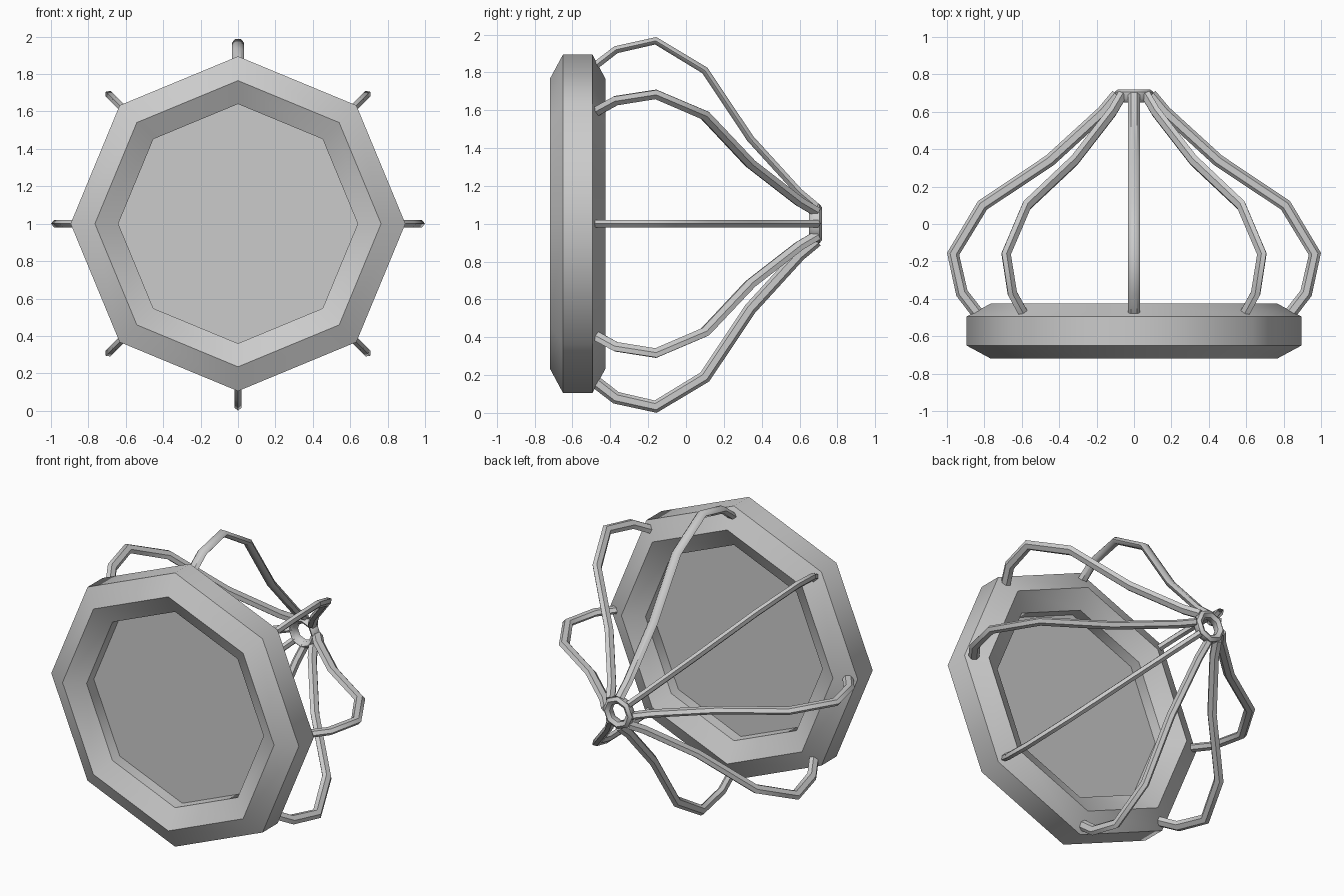
import bpy
import bmesh
from math import sin, cos, pi, radians
from mathutils import Vector

cube = bpy.data.objects.get("Cube")
if cube:
    bpy.data.objects.remove(cube, do_unlink=True)

SIDES = 8
CENTRE = Vector((0, 0, 1.0))

grey = bpy.data.materials.new("plain_grey")
grey.use_nodes = True
colour = (0.6, 0.6, 0.6, 1)
grey.diffuse_color = colour
grey.node_tree.nodes["Principled BSDF"].inputs["Base Color"].default_value = colour


def spoke(i):
    """Outward direction of corner i, counted from the top."""
    a = 2 * pi * i / SIDES
    return Vector((sin(a), 0, cos(a)))


def finish(bm, name):
    bmesh.ops.recalc_face_normals(bm, faces=bm.faces)
    mesh = bpy.data.meshes.new(name)
    bm.to_mesh(mesh)
    bm.free()
    mesh.materials.append(grey)
    obj = bpy.data.objects.new(name, mesh)
    bpy.context.collection.objects.link(obj)
    bpy.ops.object.select_all(action='DESELECT')
    obj.select_set(True)
    bpy.context.view_layer.objects.active = obj
    bpy.ops.object.shade_smooth_by_angle(angle=radians(50))
    return obj


def skin(bm, loops, closed):
    """Bridge successive closed loops of vertices with quads."""
    n = len(loops)
    for i in range(n if closed else n - 1):
        a, b = loops[i], loops[(i + 1) % n]
        m = len(a)
        for k in range(m):
            bm.faces.new((a[k], a[(k + 1) % m], b[(k + 1) % m], b[k]))


def ring(name, profile):
    """Eight-sided ring from a (radius, y) section."""
    bm = bmesh.new()
    loops = [[bm.verts.new(CENTRE + spoke(i) * r + Vector((0, y, 0)))
              for r, y in profile] for i in range(SIDES)]
    skin(bm, loops, True)
    return finish(bm, name)


def strut(name, i, path, long_r, short_r, flat):
    """Flattened six-sided bar along a (radius, y) path."""
    bm = bmesh.new()
    out, back = spoke(i), Vector((0, 1, 0))
    side = out.cross(back)
    pts = [CENTRE + out * r + back * y for r, y in path]
    loops = []
    for j, p in enumerate(pts):
        tangent = Vector()
        if j > 0:
            tangent += (p - pts[j - 1]).normalized()
        if j < len(pts) - 1:
            tangent += (pts[j + 1] - p).normalized()
        normal = side.cross(tangent.normalized())
        u, v = (side, normal) if flat else (normal, side)
        loops.append([bm.verts.new(p + u * long_r * cos(k * pi / 3)
                                   + v * short_r * sin(k * pi / 3))
                      for k in range(6)])
    skin(bm, loops, False)
    bm.faces.new(loops[0])
    bm.faces.new(loops[-1])
    return finish(bm, name)


# Heavy rim with a six-sided section
ring("rim", [(0.895, -0.65), (0.765, -0.72), (0.64, -0.65),
             (0.64, -0.495), (0.765, -0.425), (0.895, -0.495)])

# Flat plate closing the rim
bm = bmesh.new()
fronts, backs = [[bm.verts.new(CENTRE + spoke(i) * 0.645 + Vector((0, y, 0)))
                  for i in range(SIDES)] for y in (-0.575, -0.567)]
skin(bm, [fronts, backs], False)
bm.faces.new(fronts)
bm.faces.new(backs)
finish(bm, "centre_plate")

# Bowed struts; the top one lies flat
PATH = [(0.835, -0.48), (0.92, -0.37), (0.967, -0.16), (0.81, 0.10),
        (0.45, 0.34), (0.165, 0.60), (0.09, 0.69)]
for i in range(SIDES):
    strut(f"strut_{i + 1}", i, PATH, 0.033, 0.023, i == 0)

# Small ring gathering the struts
ring("hub_ring", [(0.105, 0.67), (0.085, 0.65), (0.06, 0.67),
                  (0.06, 0.705), (0.085, 0.72), (0.105, 0.705)])
